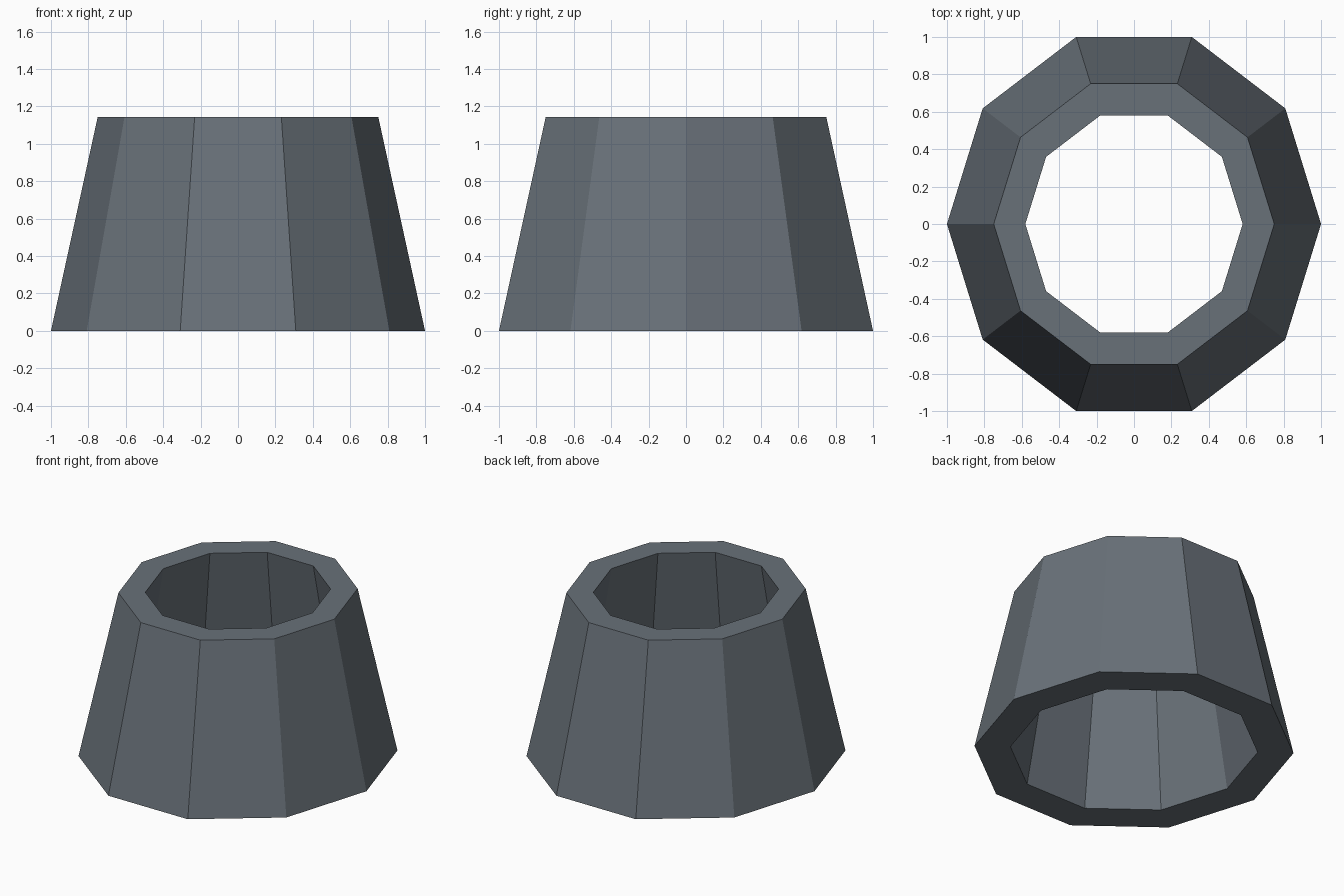
import bpy, bmesh, math

if "Cube" in bpy.data.objects:
    bpy.data.objects.remove(bpy.data.objects["Cube"])

SIDES = 10
HEIGHT = 1.144
Y_STRETCH = 1 / math.sin(math.radians(72))  # ring is as deep as it is wide

grey = bpy.data.materials.new("slate grey")
grey.diffuse_color = (0.14, 0.165, 0.19, 1)
grey.use_nodes = True
grey.node_tree.nodes["Principled BSDF"].inputs["Base Color"].default_value = grey.diffuse_color

# Profile of the tapered wall: (radius, height), walked around the section
profile = [(1.0, 0), (0.75, HEIGHT), (0.581, HEIGHT), (0.775, 0)]

bm = bmesh.new()


def ring(radius, z):
    return [bm.verts.new((radius * math.cos(math.tau * i / SIDES),
                          radius * math.sin(math.tau * i / SIDES) * Y_STRETCH, z))
            for i in range(SIDES)]


# Tapered ten-sided collar, open through the middle
rings = [ring(r, z) for r, z in profile]
for k, lower in enumerate(rings):
    upper = rings[(k + 1) % len(rings)]
    for i in range(SIDES):
        j = (i + 1) % SIDES
        bm.faces.new((lower[i], lower[j], upper[j], upper[i]))
bmesh.ops.recalc_face_normals(bm, faces=bm.faces)

mesh = bpy.data.meshes.new("tapered_collar")
bm.to_mesh(mesh)
bm.free()
mesh.materials.append(grey)
collar = bpy.data.objects.new("tapered_collar", mesh)
bpy.context.collection.objects.link(collar)
